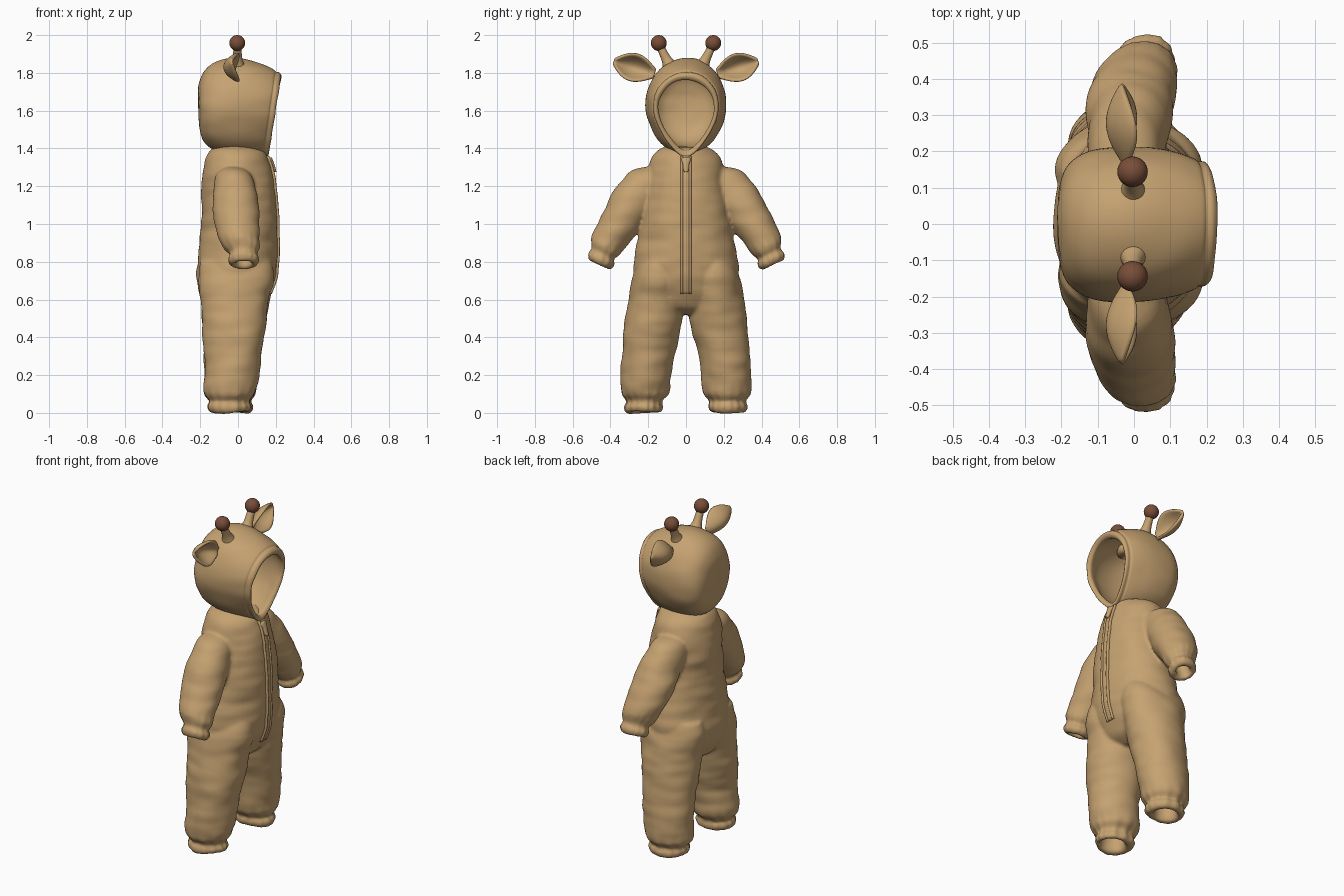
import bpy, bmesh, math
from mathutils import Vector, noise
from mathutils.bvhtree import BVHTree

if "Cube" in bpy.data.objects:
    bpy.data.objects.remove(bpy.data.objects["Cube"])


def material(name, rgb):
    m = bpy.data.materials.new(name)
    m.diffuse_color = (*rgb, 1)
    m.use_nodes = True
    m.node_tree.nodes["Principled BSDF"].inputs["Base Color"].default_value = m.diffuse_color
    return m


TAN = material("tan fleece", (0.56, 0.36, 0.165))
BROWN = material("brown", (0.19, 0.075, 0.04))


def finish(name, bm, mat):
    bmesh.ops.recalc_face_normals(bm, faces=bm.faces)
    me = bpy.data.meshes.new(name)
    bm.to_mesh(me)
    bm.free()
    for p in me.polygons:
        p.use_smooth = True
    me.materials.append(mat)
    ob = bpy.data.objects.new(name, me)
    bpy.context.collection.objects.link(ob)
    return ob


def bake(ob):
    """Apply the modifiers of an object."""
    dg = bpy.context.evaluated_depsgraph_get()
    me = bpy.data.meshes.new_from_object(ob.evaluated_get(dg))
    ob.modifiers.clear()
    ob.data = me
    for p in me.polygons:
        p.use_smooth = True


def spline(a, b, c, d, t):
    return 0.5 * (2 * b + (c - a) * t + (2 * a - 5 * b + 4 * c - d) * t * t + (3 * b - a - 3 * c + d) * t ** 3)


def loft(bm, rings, seg=48, sub=4, folds=13):
    """Closed smooth skin through rings (centre, half axis u, half axis v, gather, teardrop)."""
    flat = [[*r[0], *r[1], *r[2], *r[3:]] for r in rings]
    rows = []
    n = len(flat)
    for i in range(n - 1):
        q = [flat[max(i - 1, 0)], flat[i], flat[i + 1], flat[min(i + 2, n - 1)]]
        for k in range(sub):
            rows.append([spline(*z, k / sub) for z in zip(*q)])
    rows.append(flat[-1])
    loops = []
    for r in rows:
        c, u, v = Vector(r[:3]), Vector(r[3:6]), Vector(r[6:9])
        loop = []
        for j in range(seg):
            a = math.tau * j / seg
            g = 1 + r[9] * math.sin(folds * a + 1.5 * math.sin(2 * a))
            w = 1 - r[10] * ((1 - math.cos(a)) / 2) ** 2
            loop.append(bm.verts.new(c + g * (u * math.cos(a) + v * (math.sin(a) * w))))
        loops.append(loop)
    for p, q in zip(loops, loops[1:]):
        for j in range(seg):
            k = (j + 1) % seg
            bm.faces.new((p[j], p[k], q[k], q[j]))
    bm.faces.new(loops[0])
    bm.faces.new(loops[-1])


def box_ring(z, x0, x1, y0, y1, gather=0):
    return (((x0 + x1) / 2, (y0 + y1) / 2, z), ((x1 - x0) / 2, 0, 0), (0, (y1 - y0) / 2, 0), gather, 0)


def wrinkle(ob, amp):
    """Soft cloth dents along the normals."""
    me = ob.data
    nrm = [v.normal.copy() for v in me.vertices]
    for v, n in zip(me.vertices, nrm):
        p = v.co
        d = noise.noise(p * 6) + 0.6 * noise.noise(Vector((p.x * 7, p.y * 7, p.z * 17)))
        v.co = p + n * d * amp


# body: torso, legs and sleeves fused into one cloth skin
bm = bmesh.new()
torso = [(0.52, -.10, .06, .10), (0.56, -.17, .13, .20), (0.65, -.21, .175, .275), (0.75, -.225, .20, .28),
         (0.85, -.21, .21, .265), (1.0, -.195, .212, .24), (1.15, -.195, .20, .222), (1.27, -.19, .18, .205),
         (1.34, -.175, .16, .185), (1.385, -.15, .14, .15), (1.41, -.11, .10, .10)]
loft(bm, [box_ring(z, a, b, -w, w) for z, a, b, w in torso])
legs = [(.80, -.20, .17, .03, .25), (.72, -.215, .19, .01, .285), (.6, -.20, .165, .004, .308),
        (.45, -.185, .145, .028, .328), (.3, -.178, .125, .065, .34), (.17, -.178, .105, .082, .347),
        (.10, -.172, .09, .09, .342, .02), (.062, -.145, .062, .125, .312, .05), (.035, -.155, .075, .118, .324, .04),
        (.008, -.145, .065, .128, .315, .03), (.005, -.115, .04, .155, .29), (.05, -.105, .03, .165, .28),
        (.09, -.105, .03, .165, .28)]
# sleeve: x, y, z centre, half width in the yz plane, half width in x, gather
sleeve = [(-.02, .13, 1.27, .07, .08, 0), (-.02, .19, 1.225, .115, .105, 0), (-.015, .265, 1.14, .118, .115, 0),
          (-.01, .33, 1.04, .11, .12, 0), (.005, .39, .945, .098, .113, 0), (.02, .43, .88, .09, .097, .02),
          (.028, .442, .842, .066, .07, .05), (.03, .45, .815, .076, .08, .05), (.03, .458, .79, .064, .07, .03),
          (.03, .459, .788, .042, .048, 0), (.03, .445, .825, .038, .044, 0), (.03, .43, .865, .036, .042, 0)]
for s in (-1, 1):
    loft(bm, [box_ring(r[0], r[1], r[2], *(sorted((s * r[3], s * r[4]))), *r[5:]) for r in legs])
    rings = []
    for i, (x, y, z, w, wx, g) in enumerate(sleeve):
        d = Vector((0, .12, -.2)) if i < 2 else Vector((0, .1, -.165)) if i < 6 else Vector((0, .055, -.12))
        d.normalize()
        rings.append(((x, s * y, z), (0, -s * d.z * w, d.y * w), (wx, 0, 0), g, 0))
    loft(bm, rings)
body = finish("suit_body", bm, TAN)
rm = body.modifiers.new("fuse", 'REMESH')
rm.mode = 'VOXEL'
rm.voxel_size = 0.009
sm = body.modifiers.new("soften", 'SMOOTH')
sm.iterations = 5
bake(body)
wrinkle(body, 0.009)
if not body.data.materials:
    body.data.materials.append(TAN)

# hood: outer shell, rolled rim and inner lining in one loft
# top x, top z, bottom x, bottom z, half width, teardrop
hood = [(-.212, 1.67, -.21, 1.60, .03, 0), (-.205, 1.75, -.203, 1.51, .11, 0), (-.175, 1.815, -.185, 1.44, .165, 0),
        (-.12, 1.86, -.13, 1.395, .20, 0), (-.04, 1.88, -.05, 1.375, .215, .05), (.05, 1.872, .03, 1.365, .219, .15),
        (.13, 1.848, .09, 1.36, .213, .3), (.188, 1.818, .125, 1.36, .2, .42), (.2, 1.806, .135, 1.36, .192, .48),
        (.218, 1.802, .152, 1.355, .192, .5), (.229, 1.785, .16, 1.36, .18, .52), (.218, 1.766, .154, 1.38, .166, .52),
        (.195, 1.768, .14, 1.39, .165, .5), (.12, 1.81, .09, 1.39, .187, .3), (0, 1.845, 0, 1.40, .192, .1),
        (-.10, 1.82, -.10, 1.43, .175, 0), (-.16, 1.76, -.16, 1.5, .12, 0), (-.18, 1.68, -.18, 1.60, .04, 0)]
bm = bmesh.new()
loft(bm, [(((a + c) / 2, 0, (b + d) / 2), ((a - c) / 2, 0, (b - d) / 2), (0, w, 0), 0, t)
          for a, b, c, d, w, t in hood], seg=72)
wrinkle(finish("hood", bm, TAN), 0.005)

# zip placket: flat band with a piping on each side, laid on the body front
tree = BVHTree.FromPolygons([v.co for v in body.data.vertices], [p.vertices for p in body.data.polygons])


def front(y, z):
    hit = tree.ray_cast(Vector((1, y, z)), Vector((-1, 0, 0)))[0]
    return hit.x if hit else 0.14


heights = [0.63 + 0.73 * i / 24 for i in range(25)]
for name, y, wy, wx in (("zip_band", 0, .02, .006), ("piping_left", -.022, .007, .012), ("piping_right", .022, .007, .012)):
    bm = bmesh.new()
    loft(bm, [((front(y, z) + .001, y, z), (wx, 0, 0), (0, wy, 0), 0, 0) for z in heights], seg=12, sub=2)
    finish(name, bm, TAN)

# zip pull
bm = bmesh.new()
loft(bm, [((front(0, z) + .012, 0, z), (.012, 0, 0), (0, w, 0), 0, 0)
          for z, w in ((1.275, .008), (1.285, .014), (1.32, .018), (1.345, .026), (1.352, .015))], seg=16)
finish("zip_pull", bm, TAN)

for s, side in ((-1, "left"), (1, "right")):
    # horn stalk and knob
    bm = bmesh.new()
    stalk = [(.075, 1.80, .05), (.09, 1.845, .036), (.105, 1.875, .026), (.125, 1.915, .022), (.143, 1.95, .022)]
    loft(bm, [((-.003, s * y, z), (r, 0, 0), (0, r * .92, -s * r * .4), 0, 0) for y, z, r in stalk], seg=24)
    finish("horn_stalk_" + side, bm, TAN)
    bm = bmesh.new()
    bmesh.ops.create_uvsphere(bm, u_segments=28, v_segments=16, radius=.042)
    bmesh.ops.translate(bm, verts=bm.verts, vec=(-.004, s * .144, 1.958))
    finish("horn_knob_" + side, bm, BROWN)

    # ear: cupped leaf, hollow towards the face opening
    bm = bmesh.new()
    root, tip = Vector((-.02, .165, 1.795)), Vector((-.03, .383, 1.862))
    across = Vector((0, -.32, .95))
    N, M = 12, 10
    grid = []
    for i in range(N + 1):
        t = i / N
        w = .022 + .052 * math.sin(math.pi * min(1, t * .92 + .02)) ** 1.2 - .018 * t ** 6
        row = []
        for j in range(M + 1):
            q = 2 * j / M - 1
            p = root.lerp(tip, t) + across * (w * q)
            p.x += -.045 * math.sin(math.pi * t) * (1 - q * q) + .035 * math.sin(math.pi * t) * q * q
            row.append(bm.verts.new((p.x, s * p.y, p.z)))
        grid.append(row)
    for i in range(N):
        for j in range(M):
            bm.faces.new((grid[i][j], grid[i + 1][j], grid[i + 1][j + 1], grid[i][j + 1]))
    ear = finish("ear_" + side, bm, TAN)
    so = ear.modifiers.new("thick", 'SOLIDIFY')
    so.thickness = .018
    so.offset = 0
    ear.modifiers.new("round", 'SUBSURF').levels = 1
    bake(ear)
